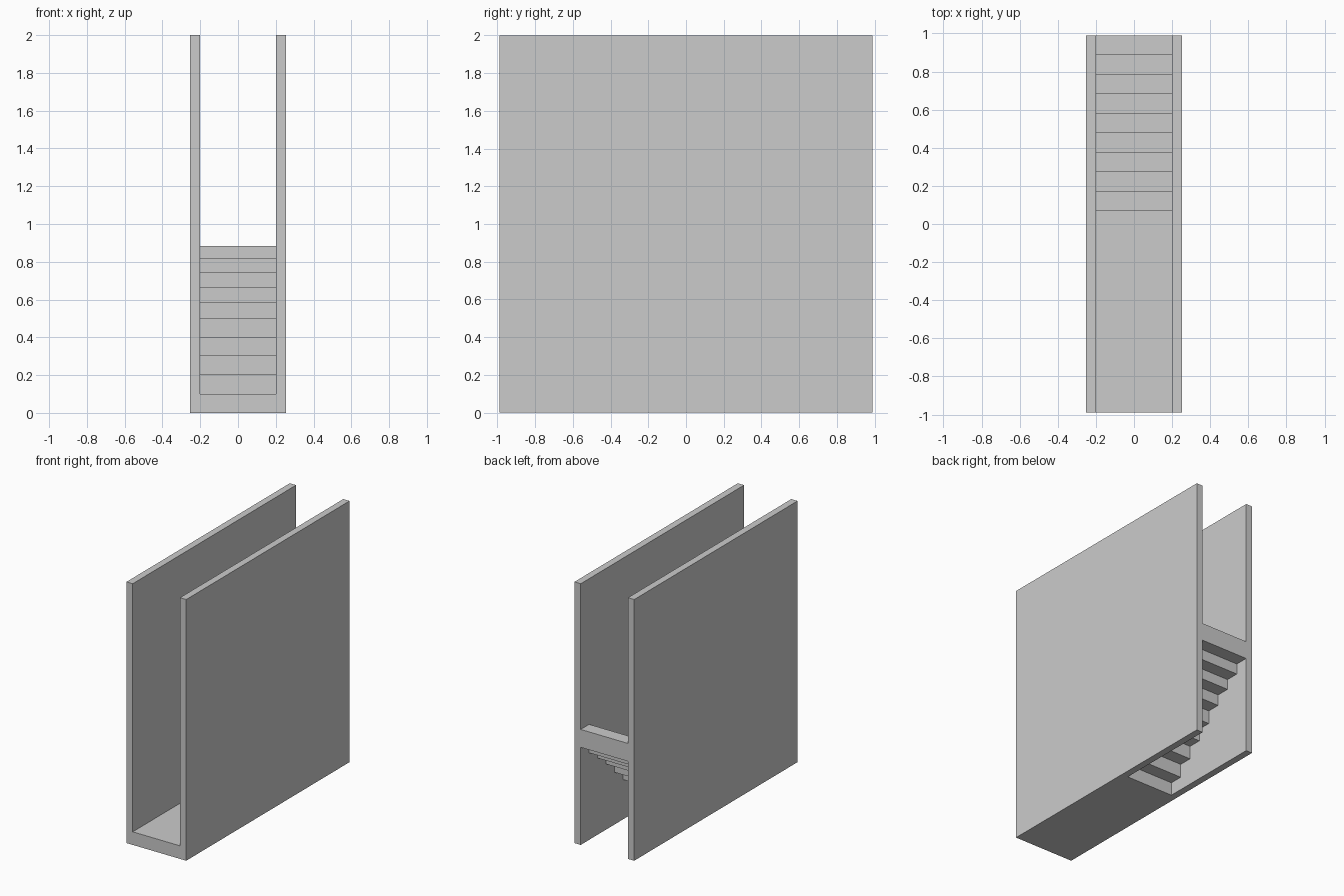
import bpy
import bmesh

if "Cube" in bpy.data.objects:
    bpy.data.objects.remove(bpy.data.objects["Cube"])

HALF_LEN = 0.988       # half length along y
INNER, OUTER = 0.2, 0.253
HEIGHT = 2.0
STAIR_START = 0.068
# floor level followed by the nine tread levels
LEVELS = [0.1, 0.204, 0.305, 0.40, 0.502, 0.587, 0.666, 0.747, 0.82, 0.884]


def extrude_profile(name, profile, x0, x1):
    """Extrude a closed (y, z) outline from x0 to x1."""
    bm = bmesh.new()
    face = bm.faces.new([bm.verts.new((x0, y, z)) for y, z in profile])
    ext = bmesh.ops.extrude_face_region(bm, geom=[face])
    moved = [g for g in ext["geom"] if isinstance(g, bmesh.types.BMVert)]
    bmesh.ops.translate(bm, verts=moved, vec=(x1 - x0, 0, 0))
    bmesh.ops.recalc_face_normals(bm, faces=bm.faces)
    mesh = bpy.data.meshes.new(name)
    bm.to_mesh(mesh)
    bm.free()
    obj = bpy.data.objects.new(name, mesh)
    bpy.context.collection.objects.link(obj)
    return obj


# Side walls
wall = [(-HALF_LEN, 0), (HALF_LEN, 0), (HALF_LEN, HEIGHT), (-HALF_LEN, HEIGHT)]
extrude_profile("left_wall", wall, -OUTER, -INNER)
extrude_profile("right_wall", wall, INNER, OUTER)

# Landing floor and stair flight: stepped on top and underneath
count = len(LEVELS) - 1
pitch = (HALF_LEN - STAIR_START) / count
edges = [STAIR_START + i * pitch for i in range(count + 1)]

upper = [(-HALF_LEN, LEVELS[0])]
for i in range(count):
    upper += [(edges[i], LEVELS[i]), (edges[i], LEVELS[i + 1])]
upper.append((edges[-1], LEVELS[-1]))

# Each step's underside sits two levels below its tread
bottoms = [0.0] + LEVELS[:count - 1]
lower = [(-HALF_LEN, 0.0)]
for i in range(count - 1):
    lower += [(edges[i + 1], bottoms[i]), (edges[i + 1], bottoms[i + 1])]
lower.append((edges[-1], bottoms[-1]))

extrude_profile("floor_and_stairs", upper + lower[::-1], -INNER, INNER)
